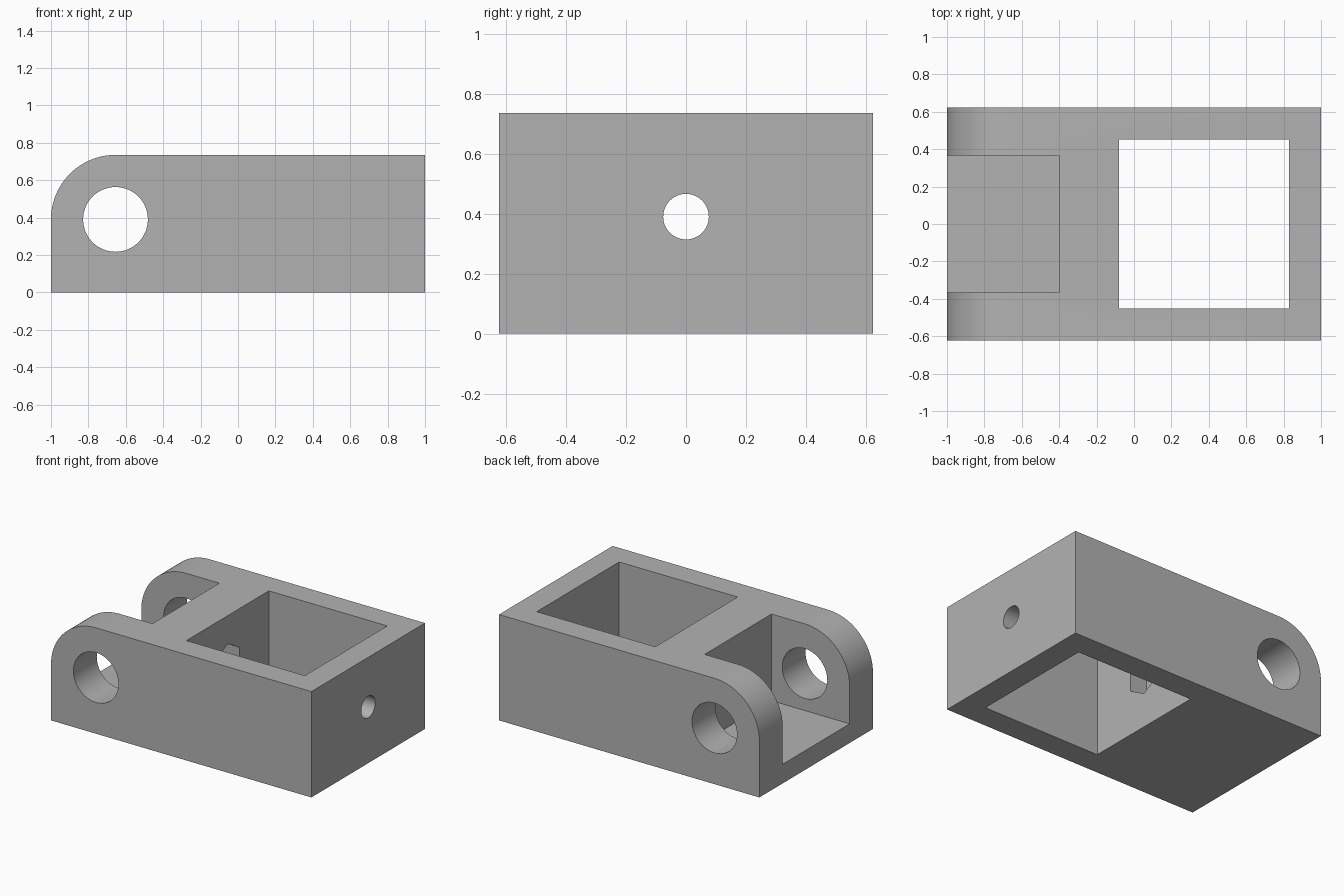
import bpy
import bmesh
from math import radians, sin, cos, pi
from mathutils import Matrix, Vector

default = bpy.data.objects.get("Cube")
if default:
    bpy.data.objects.remove(default)

LENGTH, HALF_W, HEIGHT = 2.0, 0.623, 0.735
PIVOT_X, PIVOT_Z, CORNER_R = -0.655, 0.39, 0.345

grey = bpy.data.materials.new("plain_grey")
grey.use_nodes = True
colour = (0.45, 0.45, 0.45, 1)
grey.diffuse_color = colour
grey.node_tree.nodes["Principled BSDF"].inputs["Base Color"].default_value = colour


def to_object(name, bm):
    bmesh.ops.recalc_face_normals(bm, faces=bm.faces)
    mesh = bpy.data.meshes.new(name)
    bm.to_mesh(mesh)
    bm.free()
    obj = bpy.data.objects.new(name, mesh)
    mesh.materials.append(grey)
    bpy.context.collection.objects.link(obj)
    return obj


def box(name, low, high):
    low, high = Vector(low), Vector(high)
    bm = bmesh.new()
    bmesh.ops.create_cube(bm, size=1, matrix=Matrix.Translation((low + high) / 2)
                          @ Matrix.Diagonal((*(high - low), 1)))
    return to_object(name, bm)


def cylinder(name, centre, axis, radius, depth, sides):
    turn = Vector(axis).to_track_quat("Z", "Y").to_matrix().to_4x4()
    bm = bmesh.new()
    bmesh.ops.create_cone(bm, cap_ends=True, segments=sides, radius1=radius,
                          radius2=radius, depth=depth,
                          matrix=Matrix.Translation(centre) @ turn)
    return to_object(name, bm)


# Block with one rounded upper end, extruded across its width
steps = 24
outline = [(-1, 0), (1, 0), (1, HEIGHT)]
for i in range(steps + 1):
    a = pi / 2 * (1 + i / steps)
    outline.append((PIVOT_X + CORNER_R * cos(a), PIVOT_Z + CORNER_R * sin(a)))
bm = bmesh.new()
face = bm.faces.new([bm.verts.new((x, -HALF_W, z)) for x, z in outline])
side = bmesh.ops.extrude_face_region(bm, geom=[face])["geom"]
bmesh.ops.translate(bm, vec=(0, 2 * HALF_W, 0),
                    verts=[v for v in side if isinstance(v, bmesh.types.BMVert)])
body = to_object("clevis_block", bm)

# Window, fork slot, pivot holes, bolt hole and hexagonal nut pocket
cutters = [
    box("window_cutter", (-0.08, -0.452, -1), (0.83, 0.452, 1)),
    box("slot_cutter", (-1.5, -0.367, 0.133), (-0.4, 0.367, 1)),
    cylinder("pivot_cutter", (PIVOT_X, 0, PIVOT_Z), (0, 1, 0), 0.173, 2, 64),
    cylinder("bolt_cutter", (0.3, 0, PIVOT_Z), (1, 0, 0), 0.076, 1.8, 48),
    cylinder("nut_cutter", (-0.11, 0, PIVOT_Z), (1, 0, 0), 0.15, 0.2, 6),
]
bpy.context.view_layer.objects.active = body
for cutter in cutters:
    cutter.hide_render = True
    mod = body.modifiers.new(cutter.name, "BOOLEAN")
    mod.operation = "DIFFERENCE"
    mod.solver = "EXACT"
    mod.object = cutter
    bpy.ops.object.modifier_apply(modifier=mod.name)
    bpy.data.objects.remove(cutter)

# Smooth the round surfaces, keep machined edges sharp
bpy.ops.object.select_all(action="DESELECT")
body.select_set(True)
bpy.ops.object.shade_smooth_by_angle(angle=radians(30))
